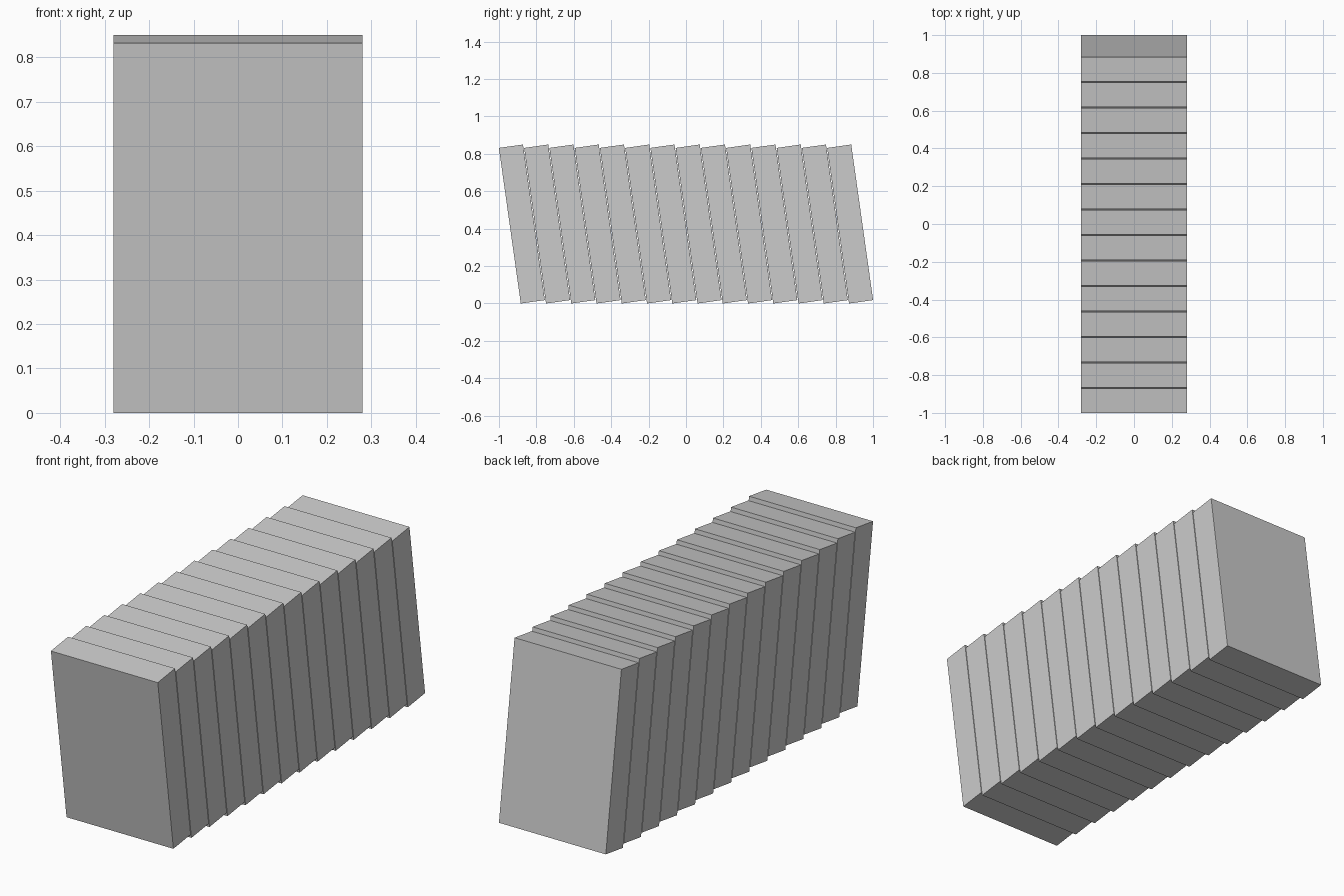
import bpy
from math import radians, sin, cos

if "Cube" in bpy.data.objects:
    bpy.data.objects.remove(bpy.data.objects["Cube"])

COUNT = 14
PITCH = 0.135
TILT = radians(8)
WIDTH, THICK, HEIGHT = 0.56, 0.13, 0.84

# Vertical extent of one leaning slab, so the row rests on z = 0
rise = HEIGHT * cos(TILT) + THICK * sin(TILT)

# Row of identical slabs leaning toward the front, with hairline gaps
for i in range(COUNT):
    y = (i - (COUNT - 1) / 2) * PITCH
    bpy.ops.mesh.primitive_cube_add(size=1, location=(0, y, rise / 2),
                                    rotation=(TILT, 0, 0))
    slab = bpy.context.object
    slab.name = f"leaning_slab_{i + 1:02d}"
    slab.scale = (WIDTH, THICK, HEIGHT)
